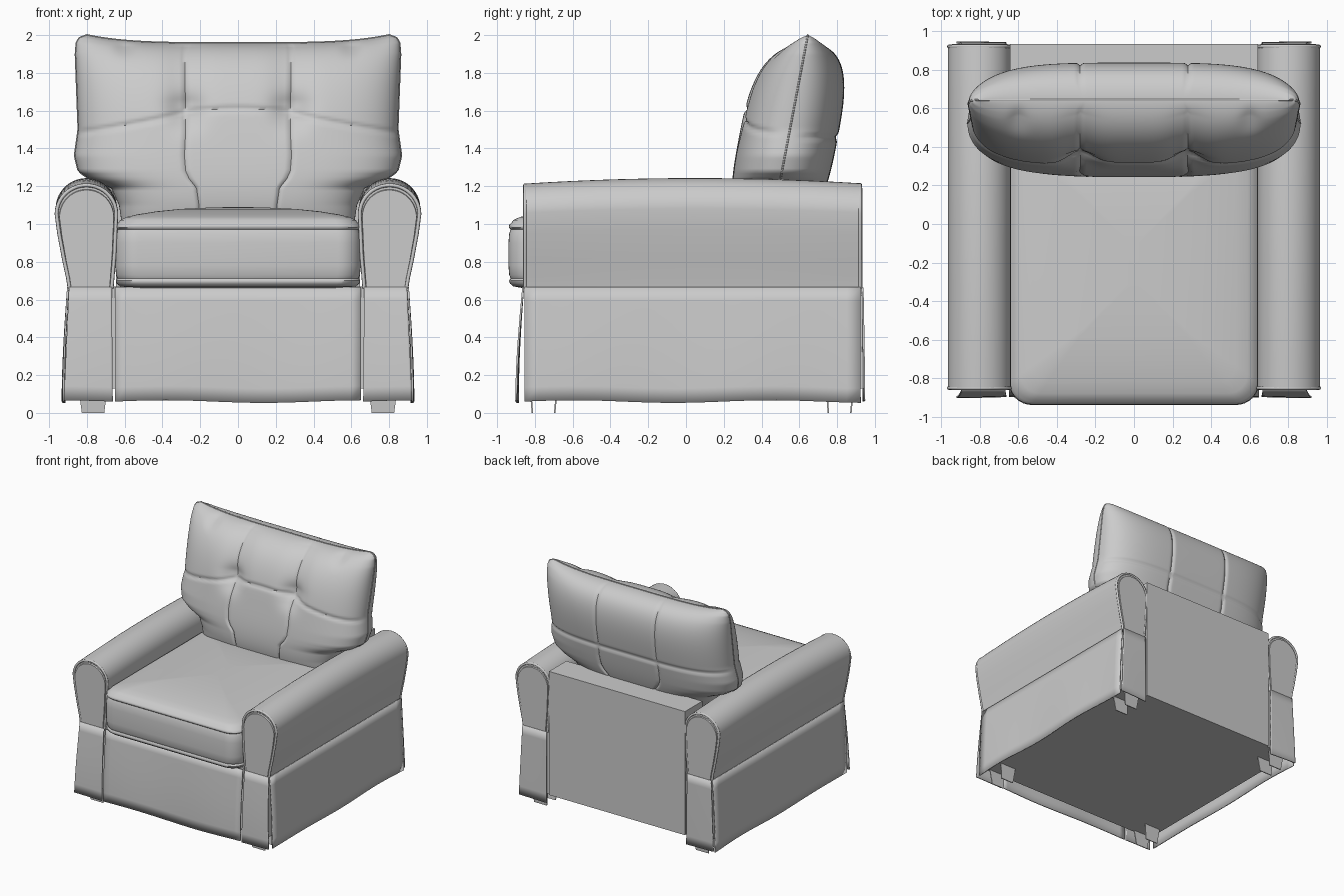
import bpy, bmesh, math
from math import sin, cos, pi, exp

cube = bpy.data.objects.get("Cube")
if cube:
    bpy.data.objects.remove(cube, do_unlink=True)

fabric = bpy.data.materials.new("grey fabric")
fabric.use_nodes = True
GREY = (0.6, 0.6, 0.6, 1)
fabric.diffuse_color = GREY
fabric.node_tree.nodes["Principled BSDF"].inputs["Base Color"].default_value = GREY


def finish(name, bm, angle=40):
    bmesh.ops.recalc_face_normals(bm, faces=bm.faces)
    mesh = bpy.data.meshes.new(name)
    bm.to_mesh(mesh)
    bm.free()
    obj = bpy.data.objects.new(name, mesh)
    bpy.context.collection.objects.link(obj)
    mesh.materials.append(fabric)
    bpy.ops.object.select_all(action="DESELECT")
    obj.select_set(True)
    bpy.context.view_layer.objects.active = obj
    bpy.ops.object.shade_smooth_by_angle(angle=math.radians(angle))
    return obj


def loft(name, rings, angle=40):
    """Bridge closed rings of points and cap both ends."""
    bm = bmesh.new()
    loops = [[bm.verts.new(p) for p in ring] for ring in rings]
    n = len(loops[0])
    for a, b in zip(loops, loops[1:]):
        for i in range(n):
            j = (i + 1) % n
            bm.faces.new((a[i], a[j], b[j], b[i]))
    bm.faces.new(loops[0])
    bm.faces.new(loops[-1])
    return finish(name, bm, angle)


def grid(bm, point, nu, nv):
    vs = [[bm.verts.new(point(i / nu, j / nv)) for i in range(nu + 1)] for j in range(nv + 1)]
    for j in range(nv):
        for i in range(nu):
            bm.faces.new((vs[j][i], vs[j][i + 1], vs[j + 1][i + 1], vs[j + 1][i]))


def box(name, x0, x1, y0, y1, z0, z1, taper=0, lean=0):
    """Box whose bottom may be narrower in x and shifted in y."""
    def ring(z, t, s):
        return [(x0 + t, y0 + s, z), (x1 - t, y0 + s, z), (x1 - t, y1 + s, z), (x0 + t, y1 + s, z)]
    return loft(name, [ring(z0, taper, lean), ring(z1, 0, 0)])


def interp(table, t):
    for (a, va), (b, vb) in zip(table, table[1:]):
        if t <= b:
            return va + (vb - va) * max(0, t - a) / (b - a)
    return table[-1][1]


def skirt(name, start, end, out, flare, flare_ends=(0, 0)):
    """Hanging cloth panel that flares outward and has a wavy hem."""
    along = (end[0] - start[0], end[1] - start[1])
    length = math.hypot(*along)

    def point(u, v):
        drop = 1 - v
        hem = 0.06 + 0.007 * sin(u * length * 6)
        z = hem + (0.665 - hem) * v
        off = flare * sin(drop * pi / 2) + 0.005 * drop * sin(u * length * 7)
        slide = (flare_ends[0] * (1 - u) + flare_ends[1] * u) * drop / length
        return (start[0] + along[0] * (u + slide) + out[0] * off,
                start[1] + along[1] * (u + slide) + out[1] * off, z)
    bm = bmesh.new()
    grid(bm, point, 24, 8)
    obj = finish(name, bm)
    mod = obj.modifiers.new("cloth", "SOLIDIFY")
    mod.thickness = 0.01
    mod.offset = 0


def tube(name, path, radius):
    curve = bpy.data.curves.new(name, "CURVE")
    curve.dimensions = "3D"
    curve.bevel_depth = radius
    curve.bevel_resolution = 2
    spline = curve.splines.new("POLY")
    spline.points.add(len(path) - 1)
    for p, co in zip(spline.points, path):
        p.co = (*co, 1)
    curve.materials.append(fabric)
    bpy.context.collection.objects.link(bpy.data.objects.new(name, curve))


# Frame: seat base and back board
box("base", -0.87, 0.87, -0.84, 0.92, 0.13, 0.67)
box("back_board", -0.645, 0.645, 0.70, 0.935, 0.13, 1.19)

# Arm cross-section, rounded on top and tapering downward
R, CX, CZ = 0.163, 0.803, 1.08
arm_profile = [(0.665, 0.66), (0.65, 0.85)]
arm_profile += [(CX - R * cos(pi * i / 20), CZ + R * sin(pi * i / 20)) for i in range(21)]
arm_profile += [(0.952, 0.97), (0.925, 0.82), (0.904, 0.72), (0.895, 0.66)]


def arm_ring(side, y, shrink=1.0):
    k = 1 - 0.05 * ((y - 0.05) / 0.9) ** 2
    return [(side * (0.79 + (x - 0.79) * shrink), y,
             0.66 + (z - 0.66) * k * (0.5 + shrink / 2)) for x, z in arm_profile]


for side, word in ((1, "left"), (-1, "right")):
    loft(word + "_arm", [arm_ring(side, -0.85 + 1.775 * i / 14) for i in range(15)])
    for y0, y1, end in ((-0.84, -0.862, "front"), (0.91, 0.935, "back")):
        sign = -1 if y0 < 0 else 1
        loft(f"{word}_arm_{end}_panel", [arm_ring(side, y0, 0.9), arm_ring(side, y1, 0.88)])
        tube(f"{word}_arm_{end}_piping", arm_ring(side, y0 + sign * 0.012, 0.97), 0.01)
        skirt(f"{word}_{end}_arm_skirt", (side * 0.668, y1), (side * 0.895, y1), (0, sign),
              0.032 if sign < 0 else 0.004, (-0.005, 0.027))
    skirt(word + "_side_skirt", (side * 0.9, -0.855), (side * 0.9, 0.925), (side, 0), 0.024)
    # Feet: pairs of tapered plates
    for y, lean in ((-0.825, 0.012), (-0.683, -0.012), (0.742, 0.012), (0.885, -0.012)):
        xs = sorted((side * 0.69, side * 0.845))
        end = "front" if y < 0 else "back"
        part = "outer" if abs(y) > 0.8 else "inner"
        box(f"{word}_{end}_foot_{part}", *xs, y - 0.004, y + 0.004, 0, 0.14, 0.018, lean)

skirt("front_skirt", (-0.65, -0.862), (0.65, -0.862), (0, -1), 0.032)


# Seat cushion: rounded rectangles stacked, with a crowned top
def seat_ring(inset, z):
    hx, hy = 0.65 - inset, 0.735 - inset
    r = max(0.12 - inset * 0.3, 0.008)
    r = min(r, hx * 0.9)
    pts = []
    for k, (sx, sy) in enumerate(((1, 1), (-1, 1), (-1, -1), (1, -1))):
        for i in range(9):
            a = pi / 2 * (k + i / 8)
            pts.append((sx * (hx - r) + r * cos(a), -0.205 + sy * (hy - r) + r * sin(a), z))
    return pts


seat_profile = [(0.08, 0.66), (0.025, 0.67), (0.008, 0.685), (0.003, 0.70), (0.012, 0.712),
                (0.004, 0.73), (0, 0.78), (0, 0.90), (0.004, 0.95), (0.012, 0.972),
                (0.002, 0.982), (0.004, 0.996), (0.015, 1.004), (0.025, 1.02), (0.06, 1.037),
                (0.12, 1.051), (0.22, 1.067), (0.35, 1.08), (0.5, 1.087), (0.62, 1.09)]
loft("seat_cushion", [seat_ring(*p) for p in seat_profile], 60)

# Back cushion: tufted pillow, narrowing between the arms
half_width = [(0.9, 0.60), (1.1, 0.63), (1.19, 0.67), (1.24, 0.79), (1.28, 0.845), (1.36, 0.865),
              (1.5, 0.845), (1.9, 0.86), (1.96, 0.855), (1.985, 0.84), (2.0, 0.80)]
dents = [(0.28, 1.59, 0.05, 0.09), (0.60, 1.95, 0.03, 0.05)]
COLUMNS = 160
SEAM_U = sin(17 * pi / COLUMNS)  # falls exactly on a grid column


def pillow(face):
    def point(s, t):
        u, v = sin((s - 0.5) * pi), sin((t - 0.5) * pi)
        z = 1.45 + 0.55 * v
        x = u * interp(half_width, z)
        thick = 0.262 * max(0, 1 - abs(v) ** 3) ** 0.5 * max(0, 1 - u ** 4) ** 0.45
        y = 0.645 - 0.19 * (2 - z)
        if v > 0:
            z -= 0.042 * v ** 4 * (1 - min(1, abs(x) / 0.8) ** 4)
        ax = abs(x)
        if face > 0:
            seam_z = 1.46
        elif ax < 0.28:
            seam_z = 1.61 - 0.02 * (ax / 0.28) ** 2
        else:
            seam_z = 1.59 - 0.11 * ((ax - 0.28) / 0.57) ** 0.8
        soft = min(1, thick / 0.1)
        groove = max(exp(-((abs(u) - SEAM_U) / 0.012) ** 2), exp(-((z - seam_z) / 0.013) ** 2))
        thick -= 0.013 * groove * soft
        if face < 0:
            for dx, dz, depth, r in dents:
                thick -= depth * soft * exp(-((ax - dx) ** 2 + (z - dz) ** 2) / r ** 2)
            # soft valley between the upper tufts
            thick -= 0.03 * soft * exp(-((ax - 0.28) / 0.1) ** 2) * min(1, max(0, (z - 1.55) / 0.1))
        return (x, y + face * max(thick, 0), z)
    return point


bm = bmesh.new()
for face in (-1, 1):
    grid(bm, pillow(face), COLUMNS, 120)
bmesh.ops.remove_doubles(bm, verts=bm.verts, dist=0.0002)
finish("back_cushion", bm, 60)

# Piping along the pillow's side and top seam
rim = [pillow(1)(0, 0.3 + 0.7 * i / 60) for i in range(61)]
rim += [pillow(1)(i / 60, 1) for i in range(1, 61)]
rim += [pillow(1)(1, 1 - 0.7 * i / 60) for i in range(1, 61)]
tube("back_cushion_piping", rim, 0.005)
